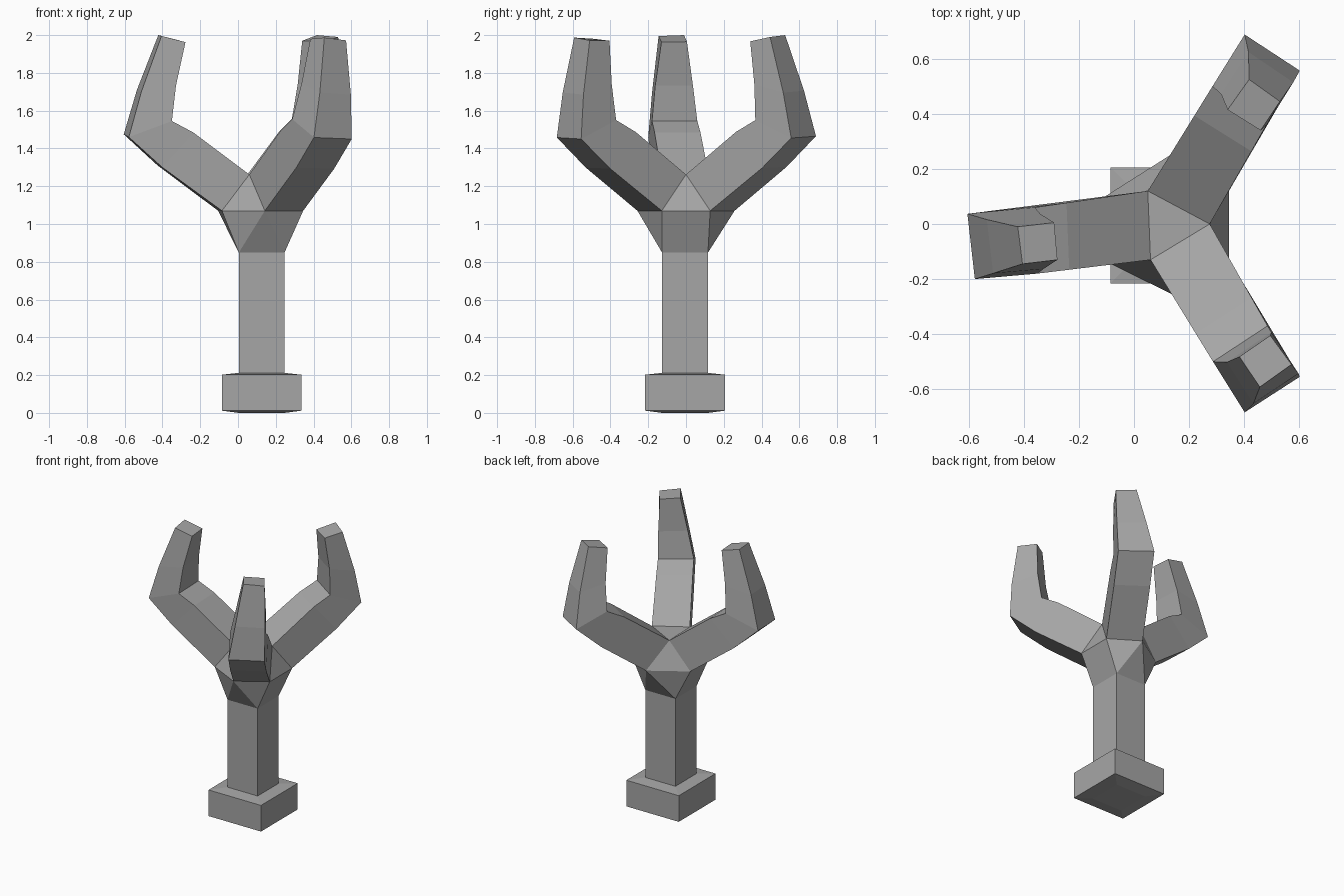
import bpy, bmesh
from mathutils import Vector as V

if "Cube" in bpy.data.objects:
    bpy.data.objects.remove(bpy.data.objects["Cube"])

# Dark grey finish shared by all parts
grey = bpy.data.materials.new("dark_grey")
grey.diffuse_color = (0.38, 0.38, 0.38, 1)
grey.use_nodes = True
grey.node_tree.nodes["Principled BSDF"].inputs["Base Color"].default_value = grey.diffuse_color


def make_object(name, bm):
    bmesh.ops.remove_doubles(bm, verts=bm.verts, dist=1e-5)
    bmesh.ops.recalc_face_normals(bm, faces=bm.faces)
    mesh = bpy.data.meshes.new(name)
    bm.to_mesh(mesh)
    bm.free()
    mesh.materials.append(grey)
    obj = bpy.data.objects.new(name, mesh)
    bpy.context.collection.objects.link(obj)
    return obj


def face(bm, pts):
    bm.faces.new([bm.verts.new(p) for p in pts])


def loft(bm, rings):
    for r, s in zip(rings, rings[1:]):
        n = len(r)
        for i in range(n):
            j = (i + 1) % n
            face(bm, [r[i], r[j], s[j], s[i]])


def square(h, z, cx=0.125, cy=-0.005):
    return [V((cx + sx * h, cy + sy * h, z))
            for sx, sy in ((1, -1), (1, 1), (-1, 1), (-1, -1))]


# Square foot with slightly domed top and bottom
bm = bmesh.new()
foot = [square(0.122, 0), square(0.211, 0.012), square(0.211, 0.202), square(0.121, 0.212)]
loft(bm, foot)
face(bm, foot[0])
make_object("foot", bm)

# Post flaring into a six-cornered hub
bm = bmesh.new()
s = square(0.121, 0.848)
loft(bm, [square(0.121, 0.212), s])
h = [V((x, y, 1.07)) for x, y in ((0.345, -0.128), (0.345, 0.128), (0.142, 0.257),
                                  (-0.105, 0.1), (-0.085, -0.145), (0.142, -0.257))]
t = [V((x, y, 1.262)) for x, y in ((0.275, 0), (0.05, 0.12), (0.06, -0.13))]
for f in ((s[0], s[1], h[1], h[0]), (s[2], s[3], h[4], h[3]),
          (s[1], h[2], h[1]), (s[1], s[2], h[2]), (s[2], h[3], h[2]),
          (s[3], h[5], h[4]), (s[3], s[0], h[5]), (s[0], h[0], h[5]),
          (h[0], h[1], t[0]), (h[2], h[3], t[1]), (h[4], h[5], t[2]), t):
    face(bm, f)


# Bent prongs: two outer then two inner corners at root, elbow and tip
def prong(root, elbow, tip):
    elbow, tip = [V(p) for p in elbow], [V(p) for p in tip]
    arm, finger = [], []
    for i in range(4):
        outer = i < 2
        p = root[i].lerp(elbow[i], 0.64 if outer else 0.72)
        p.z += -0.02 if outer else 0.018
        arm.append(p)
        q = elbow[i].lerp(tip[i], 0.45)
        q += V((q.x, q.y, 0)).normalized() * 0.012
        finger.append(q)
    loft(bm, [root, arm, elbow, finger, tip])
    face(bm, tip)


prong([h[3], h[4], t[2], t[1]],
      [(-0.605, 0.037, 1.475), (-0.578, -0.2, 1.46), (-0.35, -0.18, 1.545), (-0.36, 0.06, 1.545)],
      [(-0.422, -0.01, 2), (-0.405, -0.145, 1.995), (-0.278, -0.13, 1.963), (-0.29, 0.005, 1.965)])
prong([h[1], h[2], t[1], t[0]],
      [(0.602, 0.557, 1.455), (0.402, 0.688, 1.465), (0.285, 0.5, 1.555), (0.485, 0.367, 1.55)],
      [(0.53, 0.445, 1.99), (0.418, 0.525, 2), (0.34, 0.415, 1.97), (0.46, 0.34, 1.967)])
prong([h[5], h[0], t[0], t[2]],
      [(0.402, -0.684, 1.458), (0.602, -0.555, 1.45), (0.485, -0.37, 1.55), (0.287, -0.5, 1.555)],
      [(0.457, -0.592, 1.987), (0.572, -0.51, 1.972), (0.495, -0.405, 1.97), (0.383, -0.482, 1.98)])
make_object("post_and_prongs", bm)
